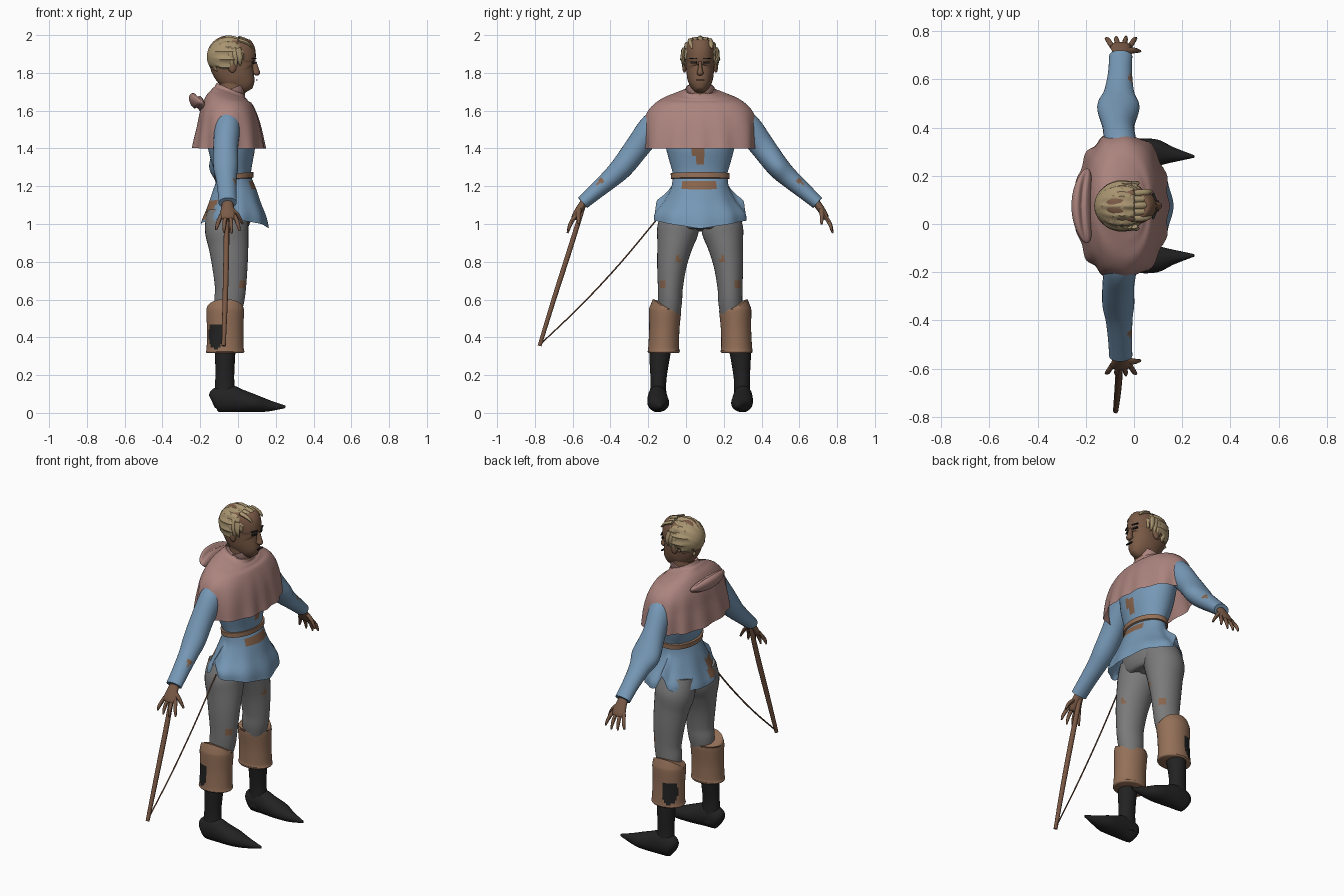
import bpy, bmesh, math
from mathutils import Vector

if "Cube" in bpy.data.objects:
    bpy.data.objects.remove(bpy.data.objects["Cube"])

C = 0.075  # y of the body's mirror plane


def srgb(r, g, b):
    return tuple((c / 255 / 12.92) if c < 10 else ((c / 255 + .055) / 1.055) ** 2.4 for c in (r, g, b)) + (1,)


def material(name, *rgb):
    m = bpy.data.materials.new(name)
    m.diffuse_color = srgb(*rgb)
    m.use_nodes = True
    m.node_tree.nodes["Principled BSDF"].inputs["Base Color"].default_value = m.diffuse_color
    return m


SKIN = material("skin", 122, 90, 70)
HAIR = material("straw_hair", 168, 148, 112)
ROSE = material("rose_cloth", 172, 132, 126)
BLUE = material("blue_cloth", 118, 152, 182)
GREY = material("grey_hose", 122, 122, 122)
CUFF = material("tan_leather", 148, 112, 88)
BLACK = material("black_leather", 34, 34, 34)
WOOD = material("brown_wood", 122, 88, 68)
PATCH = material("worn_lining", 136, 100, 76)


def finish(name, bm, mat, extra=None, rule=None):
    bmesh.ops.recalc_face_normals(bm, faces=bm.faces)
    me = bpy.data.meshes.new(name)
    bm.to_mesh(me)
    bm.free()
    me.materials.append(mat)
    if extra:
        me.materials.append(extra)
        for p in me.polygons:
            p.material_index = int(rule(p.center))
    ob = bpy.data.objects.new(name, me)
    bpy.context.collection.objects.link(ob)
    return ob


def spline(rings, steps):
    """Smoothly interpolate ring rows."""
    rows, n = [], len(rings)
    for i in range(n - 1):
        a, b, c, d = (rings[min(max(k, 0), n - 1)] for k in (i - 1, i, i + 1, i + 2))
        for j in range(steps):
            t = j / steps
            rows.append([.5 * (2 * q + (r - p) * t + (2 * p - 5 * q + 4 * r - s) * t * t
                         + (3 * q - p - 3 * r + s) * t ** 3) for p, q, r, s in zip(a, b, c, d)])
    return rows + [list(rings[-1])]


def loft(name, rings, mat, seg=24, steps=4, ref=(1, 0, 0), power=2, caps=True, warp=None, extra=None, rule=None):
    """Skin rings of (x, y, z, radius along ref, radius across)."""
    rows = spline(rings, steps)
    pts = [Vector(r[:3]) for r in rows]
    bm, loops = bmesh.new(), []
    for i, r in enumerate(rows):
        t = (pts[min(i + 1, len(pts) - 1)] - pts[max(i - 1, 0)]).normalized()
        u = Vector(ref)
        u = (u - t * u.dot(t)).normalized()
        v = t.cross(u)
        loop = []
        for k in range(seg):
            a = 2 * math.pi * k / seg
            c, s = (math.copysign(abs(f) ** (2 / power), f) for f in (math.cos(a), math.sin(a)))
            p = pts[i] + u * c * max(r[3], .001) + v * s * max(r[4], .001)
            loop.append(bm.verts.new(warp(p) if warp else p))
        loops.append(loop)
    for lo, hi in zip(loops, loops[1:]):
        for k in range(seg):
            bm.faces.new((lo[k], lo[k - 1], hi[k - 1], hi[k]))
    if caps:
        bm.faces.new(loops[0])
        bm.faces.new(loops[-1])
    return finish(name, bm, mat, extra, rule)


def column(name, rows, mat, y=C, **kw):
    """Upright loft from rows of (z, x centre, x radius, y radius)."""
    return loft(name, [(x, y, z, rx, ry) for z, x, rx, ry in rows], mat, **kw)


def ball(name, loc, size, mat, warp=None, drop=None):
    bm = bmesh.new()
    bmesh.ops.create_uvsphere(bm, u_segments=48, v_segments=24, radius=1)
    for v in bm.verts:
        p = warp(v.co.copy()) if warp else v.co
        v.co = Vector(loc) + Vector(a * b for a, b in zip(p, size))
    if drop:
        bmesh.ops.delete(bm, geom=[f for f in bm.faces if drop(f.calc_center_median())], context='FACES')
    return finish(name, bm, mat)


def plate(name, loc, size, turn, mat):
    bm = bmesh.new()
    bmesh.ops.create_cube(bm, size=1)
    for v in bm.verts:
        v.co = Vector(a * b for a, b in zip(v.co, size))
    ob = finish(name, bm, mat)
    ob.location, ob.rotation_euler = loc, (0, 0, turn)


# Torso with a torn chest, and belt
column("torso", [(1.22, -.02, .085, .14), (1.27, -.022, .092, .145), (1.34, -.03, .112, .165), (1.42, -.035, .125, .185),
                 (1.55, -.045, .12, .21), (1.63, -.05, .09, .17)], BLUE, seg=48, steps=6, extra=PATCH,
       rule=lambda c: c.x > 0 and 1.31 < c.z < 1.42 and abs(c.y - .07) < .018 + (c.z - 1.31) * .2)
column("belt", [(1.238, -.02, .085, .14), (1.24, -.02, .102, .155), (1.268, -.022, .103, .156), (1.27, -.022, .085, .14)],
       CUFF, seg=40, steps=1)


# Flared tunic skirt, split at the sides
def skirt_warp(p):
    f = min(max((1.22 - p.z) / .22, 0), 1)
    a = math.atan2((p.y - C) / .24, (p.x + .02) / .18)
    side = abs(math.sin(a))
    k = 1 + .025 * f * math.cos(9 * a)
    notch = math.exp(-((abs(a) - 1.75) / .13) ** 2)
    return Vector((-.02 + (p.x + .02) * k, C + (p.y - C) * k, p.z + f * (.035 * side + .08 * notch)))


column("tunic_skirt", [(1.245, -.02, .09, .145), (1.18, -.018, .115, .155), (1.1, -.018, .142, .19),
                       (1.03, -.018, .168, .235), (.985, -.02, .18, .242)],
       BLUE, seg=72, steps=5, caps=False, warp=skirt_warp, extra=PATCH,
       rule=lambda c: (c.x > 0 and 1.185 < c.z < 1.222 and -.02 < c.y < .16) or
       (c.x < -.1 and 1.02 < c.z < 1.13 and -.07 < c.y < .03))


# Shoulder cape with hanging folds, and the folded hood behind
def cape_warp(p):
    f = min(max((1.64 - p.z) / .24, 0), 1)
    a = math.atan2((p.y - C) / .3, (p.x + .05) / .2)
    k = 1 + .028 * f * math.cos(13 * a + math.sin(3 * a))
    return Vector((-.05 + (p.x + .05) * k, C + (p.y - C) * k, p.z))


column("cape", [(1.69, -.04, .07, .068), (1.715, -.04, .078, .075), (1.7, -.045, .086, .09), (1.682, -.05, .1, .15),
                (1.65, -.055, .125, .225), (1.59, -.055, .15, .28), (1.5, -.05, .173, .3), (1.4, -.05, .194, .298)],
       ROSE, seg=104, steps=4, power=2.3, caps=False, warp=cape_warp)
ball("hood", (-.21, C, 1.645), (.043, .155, .045), ROSE,
     warp=lambda p: Vector((p.x + .5 * p.y ** 2 - .15, p.y, p.z * (1 - .35 * math.exp(-(p.x * 4) ** 2)) - .45 * p.x)))

# Neck and head
column("neck", [(1.64, -.04, .075, .07), (1.72, -.03, .068, .06), (1.8, -.035, .07, .06)], SKIN)
column("head", [(z, (a + b) / 2, (b - a) / 2, r) for z, a, b, r in (
    (1.705, .03, .08, .022), (1.73, -.02, .098, .048), (1.77, -.08, .098, .066), (1.8, -.12, .097, .072),
    (1.85, -.15, .091, .077), (1.9, -.15, .094, .079), (1.94, -.145, .08, .074), (1.97, -.12, .045, .055),
    (1.985, -.06, -.01, .02))], SKIN, seg=32, power=2.2)
column("nose", [(1.788, .09, .004, .01), (1.798, .094, .022, .018), (1.82, .092, .018, .012), (1.86, .088, .01, .008)],
       SKIN, seg=12)
plate("mouth", (.099, C, 1.762), (.009, .045, .006), 0, BLACK)
for s, side in ((-1, "right"), (1, "left")):
    plate(side + "_eye", (.083, C + s * .034, 1.855), (.009, .032, .01), s * .38, BLACK)
    plate(side + "_brow", (.086, C + s * .036, 1.877), (.009, .04, .006), s * .38, BLACK)
    ball(side + "_ear", (-.03, C + s * .083, 1.835), (.022, .012, .034), SKIN)


# Combed hair: ridges run from brow to nape
def hair_warp(p):
    a = math.atan2(p.y, p.z)
    r = math.hypot(p.y, p.z) * (1 + .05 * math.cos(15 * a))
    return Vector((p.x, r * math.sin(a), r * math.cos(a)))


def hair_gap(c):
    lock = .012 * math.sin(c.y * 160) + .012 * math.sin(c.x * 170)
    return c.z < 1.825 + lock or (c.x > -.01 and c.z < 1.885 + lock) or (c.x > .035 and c.z < 1.935 + lock)


hair = ball("hair", (-.05, C, 1.885), (.115, .103, .108), HAIR, warp=hair_warp, drop=hair_gap)
mod = hair.modifiers.new("thickness", 'SOLIDIFY')
mod.thickness = .015
for s, side in ((-1, "right"), (1, "left")):
    for i, x in enumerate((-.035, -.015, .008)):
        loft(f"{side}_side_lock_{i}", [(x - .01, C + s * .085, 1.93, .018, .01), (x, C + s * .094, 1.88, .016, .01),
                                      (x + .004, C + s * .083, 1.81 + i * .015, .003, .003)], HAIR, seg=8, steps=3)
for i in range(5):
    y = C + (i - 2) * .026
    loft(f"fringe_lock_{i}", [(0, y, 1.985 - abs(i - 2) * .006, .012, .014), (.05, y + .004, 1.968 - abs(i - 2) * .006, .01, .014),
                              (.074, y + .01, 1.93, .003, .005)], HAIR, seg=8, steps=3, ref=(0, 0, 1))

# Hips under the tunic
column("hips", [(.965, -.055, .05, .05), (.99, -.055, .105, .17), (1.08, -.04, .115, .185), (1.2, -.02, .08, .135)], GREY)

for s, side in ((-1, "right"), (1, "left")):
    def Y(d):
        return C + s * d

    # Leg in hose, with small worn spots
    loft(side + "_leg", [(x, Y(d), z, rx, ry) for z, x, d, rx, ry in (
        (1.06, -.055, .1, .11, .095), (.97, -.06, .118, .115, .11), (.88, -.05, .135, .105, .093),
        (.78, -.043, .15, .094, .078), (.66, -.04, .158, .082, .066), (.58, -.048, .16, .078, .063), (.48, -.055, .17, .06, .055))],
         GREY, steps=6, seg=32, extra=PATCH,
         rule=lambda c: (c.x > .03 and abs(c.z - .815) < .018 and abs(abs(c.y - C) - .12) < .012)
         or (c.x > .0 and abs(c.z - .68) < .015 and abs(abs(c.y - C) - .2) < .012))
    # Boot: shaft, turned-down cuff with a hole on the outside, pointed foot
    loft(side + "_boot_shaft", [(x, Y(d), z, rx, ry) for z, x, d, rx, ry in (
        (.558, -.07, .175, .07, .07), (.45, -.068, .19, .06, .06), (.32, -.068, .212, .054, .056),
        (.2, -.07, .22, .05, .044), (.13, -.07, .222, .053, .042), (.05, -.07, .225, .06, .05))], BLACK)
    loft(side + "_boot_cuff", [(-.068, Y(d), z, rx, ry) for z, d, rx, ry in (
        (.53, .185, .082, .072), (.55, .185, .096, .082), (.535, .186, .1, .085), (.44, .19, .096, .08),
        (.345, .193, .098, .082), (.325, .193, .102, .085), (.318, .193, .092, .076), (.35, .193, .082, .07))],
         CUFF, seg=48, steps=4, caps=False, extra=BLACK,
         rule=lambda c: abs(c.y - C) > .19 and ((c.x + .117) / .04) ** 2 + ((c.z - .41) / .072) ** 2 < 1)
    loft(side + "_boot_foot", [(x, Y(d), z, rz, ry) for x, d, z, rz, ry in (
        (-.138, .226, .06, .035, .025), (-.115, .226, .068, .064, .045), (-.05, .226, .075, .073, .052),
        (.01, .224, .064, .062, .055), (.09, .22, .05, .046, .056), (.16, .212, .038, .031, .032), (.25, .205, .032, .007, .005))],
         BLACK, ref=(0, 0, 1), warp=lambda p: Vector((p.x, p.y, max(p.z, .004))))

    # Sleeve; the left one bags at the elbow
    bag = .022 if s > 0 else 0
    loft(side + "_sleeve", [(x, Y(d), z, rx, rb) for x, d, z, rx, rb in (
        (-.05, .17, 1.57, .06, .06), (-.055, .245, 1.52, .068, .072), (-.065, .33, 1.41, .066, .066),
        (-.065, .41, 1.305, .066 + bag, .06), (-.062, .47, 1.245, .056 + bag / 3, .052), (-.058, .55, 1.175, .05, .043),
        (-.055, .622, 1.112, .048, .036))], BLUE, seg=28, steps=5, extra=PATCH,
         rule=lambda c: c.x > -.06 and math.hypot(abs(c.y - C) - .53, c.z - 1.225) < .016)
    # Hand with spread fingers
    loft(side + "_hand", [(-.055, Y(.605), 1.125, .026, .022), (-.055, Y(.635), 1.085, .034, .02),
                          (-.055, Y(.662), 1.04, .044, .018), (-.055, Y(.668), 1.025, .036, .012)], SKIN, seg=16)
    for i in range(4):
        x, w = -.09 + i * .024, (i - 1.5) * .012
        tip = .012 * abs(i - 1.7)
        loft(f"{side}_finger_{i}", [(x, Y(.66), 1.045, .011, .011), (x + w, Y(.688), .998, .0105, .0105),
                                    (x + 1.5 * w, Y(.704 - tip / 2), .948 + tip, .005, .005)], SKIN, seg=8, steps=3)
    loft(side + "_thumb", [(-.035, Y(.64), 1.08, .014, .013), (.0, Y(.645), 1.045, .012, .011), (.025, Y(.642), 1.0, .006, .006)],
         SKIN, seg=8, steps=3, ref=(0, 1, 0))

# Lower bow limb and its string
loft("bow_limb", [(-.06, -.545, 1.09, .013, .013), (-.062, -.62, .85, .015, .014), (-.068, -.7, .6, .014, .013),
                  (-.076, -.775, .355, .011, .011)], WOOD, seg=10)
loft("bow_string", [(-.076, -.77, .365, .004, .004), (-.065, -.56, .565, .0045, .0045), (-.055, -.35, .79, .0045, .0045),
                    (-.045, -.15, 1.03, .0045, .0045)], WOOD, seg=6)

bpy.ops.object.select_all(action='SELECT')
bpy.context.view_layer.objects.active = hair
bpy.ops.object.shade_smooth_by_angle(angle=math.radians(45))
